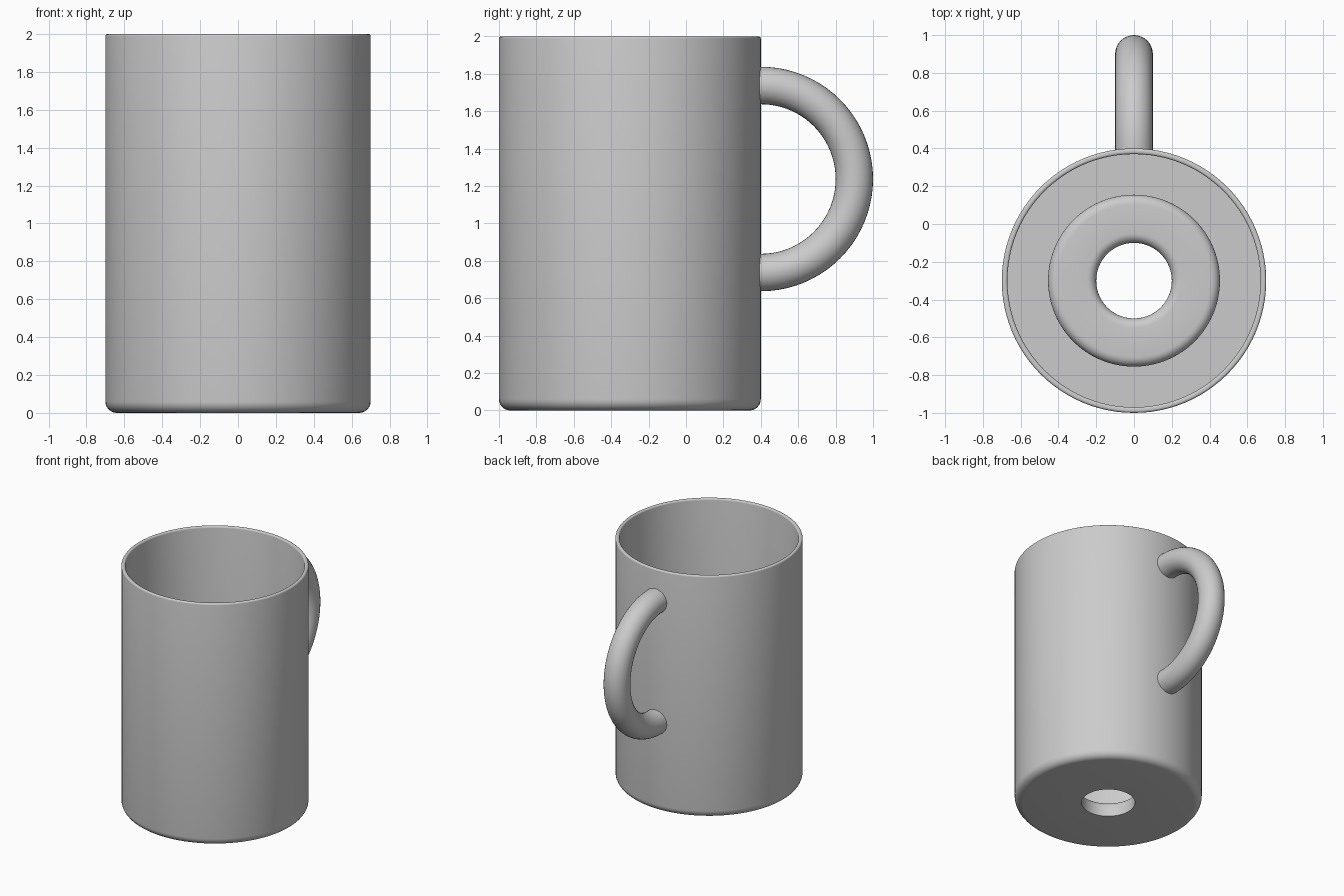
import bpy, bmesh
from math import sin, cos, pi, radians
from mathutils import Vector

cube = bpy.data.objects.get("Cube")
if cube:
    bpy.data.objects.remove(cube, do_unlink=True)

CENTRE_Y = -0.3
SIDES = 96

grey = bpy.data.materials.new("grey_ceramic")
grey.use_nodes = True
colour = (0.6, 0.6, 0.6, 1)
grey.diffuse_color = colour
grey.node_tree.nodes["Principled BSDF"].inputs["Base Color"].default_value = colour


def arc(r, z, size, start, end, steps=6):
    """Rounded corner of a profile, as (radius, height) points."""
    angles = [radians(start + (end - start) * i / steps) for i in range(steps + 1)]
    return [(r + size * cos(a), z + size * sin(a)) for a in angles]


def finish(name, bm, angle):
    bmesh.ops.recalc_face_normals(bm, faces=bm.faces)
    mesh = bpy.data.meshes.new(name)
    bm.to_mesh(mesh)
    bm.free()
    mesh.materials.append(grey)
    obj = bpy.data.objects.new(name, mesh)
    bpy.context.collection.objects.link(obj)
    bpy.ops.object.select_all(action='DESELECT')
    obj.select_set(True)
    bpy.context.view_layer.objects.active = obj
    bpy.ops.object.shade_smooth_by_angle(angle=radians(angle))
    return obj


def skin(bm, rings, close_rings):
    """Join neighbouring closed rings of vertices with quads."""
    pairs = list(zip(rings, rings[1:]))
    if close_rings:
        pairs.append((rings[-1], rings[0]))
    for a, b in pairs:
        n = len(a)
        for i in range(n):
            j = (i + 1) % n
            bm.faces.new((a[i], a[j], b[j], b[i]))


# Mug body: closed wall profile with a raised, drilled boss on the floor
profile = [(0.2, 0)]
profile += arc(0.64, 0.06, 0.06, -90, 0)       # rounded foot
profile += arc(0.688, 1.988, 0.012, 0, 90, 4)  # outer lip
profile += arc(0.682, 1.988, 0.012, 90, 180, 4)  # inner lip
profile += [(0.67, 0.04), (0.455, 0.04)]       # inner wall and floor
profile += arc(0.405, 0.08, 0.05, 0, 90)       # boss outer edge
profile += arc(0.25, 0.08, 0.05, 90, 180)      # hole edge

bm = bmesh.new()
rings = []
for r, z in profile:
    angles = [2 * pi * i / SIDES for i in range(SIDES)]
    rings.append([bm.verts.new((r * cos(a), CENTRE_Y + r * sin(a), z)) for a in angles])
skin(bm, rings, True)
finish("mug_body", bm, 35)

# Handle: half ring of round section, its ends set into the wall
TUBE, BEND, MID = 0.1, 0.5, Vector((0, 0.4, 1.2375))
path = [(Vector((0, cos(a), sin(a))), 0) for a in
        [pi * (i / 40 - 0.5) for i in range(41)]]
path = [(path[0][0], -0.018)] + path + [(path[-1][0], -0.018)]

bm = bmesh.new()
rings = []
for out, shift in path:
    ring = []
    for k in range(32):
        t = 2 * pi * k / 32
        point = MID + out * (BEND + TUBE * cos(t)) + Vector((TUBE * sin(t), shift, 0))
        ring.append(bm.verts.new(point))
    rings.append(ring)
skin(bm, rings, False)
for end in (rings[0], rings[-1]):
    bm.faces.new(end)
finish("handle", bm, 40)
